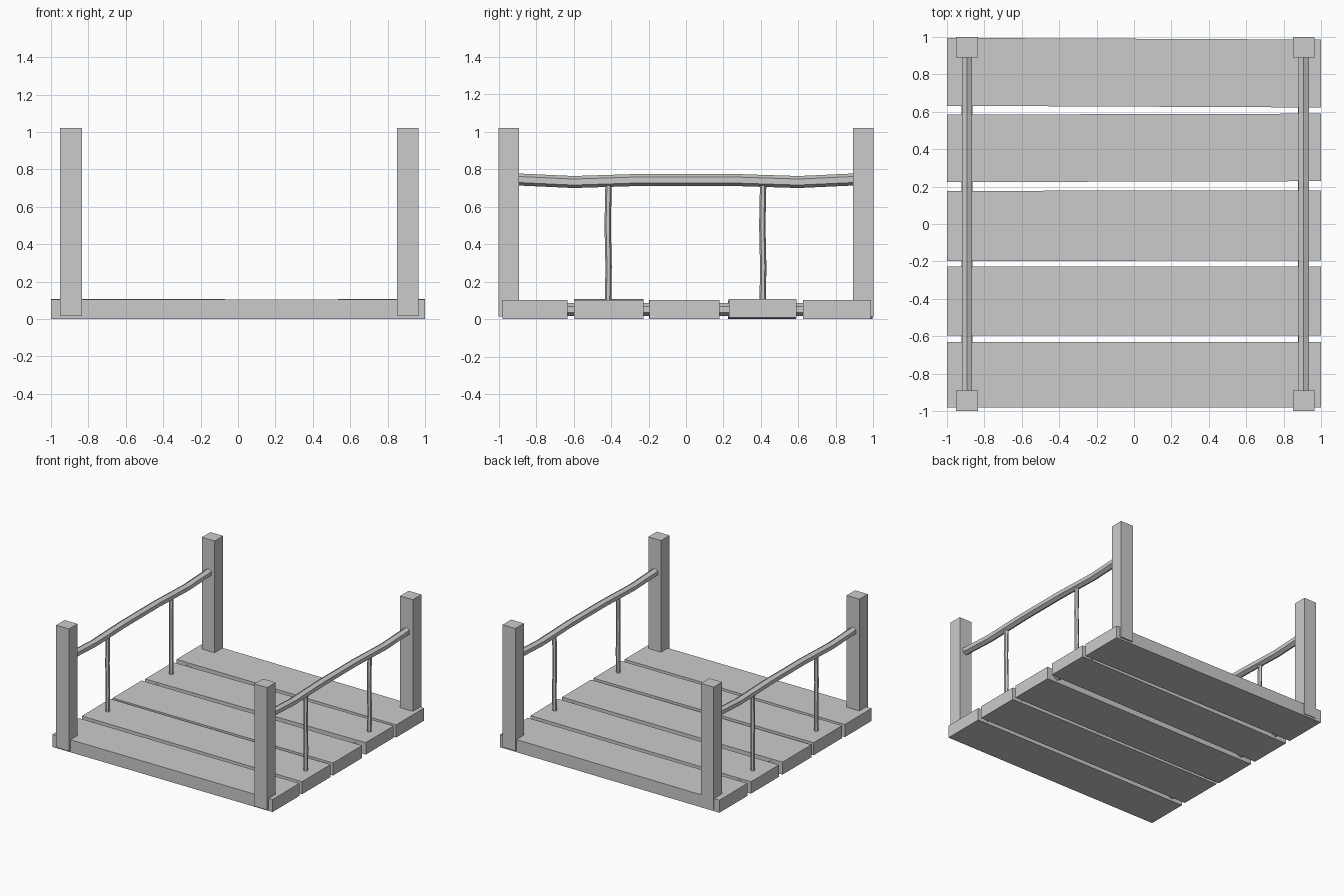
import bpy
import bmesh
import math
from mathutils import Vector

cube = bpy.data.objects.get("Cube")
if cube:
    bpy.data.objects.remove(cube, do_unlink=True)

grey = bpy.data.materials.new("plain_grey")
grey.use_nodes = True
COLOUR = (0.6, 0.6, 0.6, 1)
grey.diffuse_color = COLOUR
grey.node_tree.nodes["Principled BSDF"].inputs["Base Color"].default_value = COLOUR


def finish(name, bm):
    bmesh.ops.recalc_face_normals(bm, faces=bm.faces)
    mesh = bpy.data.meshes.new(name)
    bm.to_mesh(mesh)
    bm.free()
    mesh.materials.append(grey)
    obj = bpy.data.objects.new(name, mesh)
    bpy.context.scene.collection.objects.link(obj)
    return obj


def box(name, low, high, skew=0, drop=0):
    """Box whose -x end is shifted by skew in y and drop in z."""
    low, high = Vector(low), Vector(high)
    bm = bmesh.new()
    bmesh.ops.create_cube(bm, size=1)
    for v in bm.verts:
        v.co = (low + high) / 2 + v.co * (high - low)
        if v.co.x < 0:
            v.co.y += skew
            v.co.z += drop
    return finish(name, bm)


def hex_bar(name, points, radius, side, up):
    """Six-sided bar swept along points; side and up span its cross-section."""
    bm = bmesh.new()
    rings = []
    for p in points:
        ring = []
        for i in range(6):
            a = math.tau * i / 6
            offset = Vector(up) * math.cos(a) + Vector(side) * math.sin(a)
            ring.append(bm.verts.new(Vector(p) + offset * radius))
        rings.append(ring)
    for a, b in zip(rings, rings[1:]):
        for i in range(6):
            j = (i + 1) % 6
            bm.faces.new((a[i], a[j], b[j], b[i]))
    bm.faces.new(rings[0])
    bm.faces.new(rings[-1])
    return finish(name, bm)


# Deck planks: front edge, back edge, skew and drop of the right end
planks = [(-0.98, -0.632, 0, 0), (-0.597, -0.228, 0, 0.005),
          (-0.195, 0.18, -0.003, 0), (0.229, 0.59, -0.005, -0.01),
          (0.623, 0.986, 0.009, 0)]
for i, (front, back, skew, drop) in enumerate(planks):
    lift = max(0, -drop)
    box(f"plank_{i + 1}", (-1, front, lift), (1, back, 0.103 + lift / 2), skew, drop)

# Each side: corner posts, handrail, hidden joist and two balusters
rail_path = [(-0.95, 0.748), (-0.6, 0.732), (-0.22, 0.744),
             (0.22, 0.744), (0.6, 0.732), (0.95, 0.748)]
for side, x in (("right", -0.893), ("left", 0.907)):
    for end, y in (("front", -0.945), ("back", 0.945)):
        box(f"{side}_{end}_post", (x - 0.058, y - 0.055, 0.015),
            (x + 0.058, y + 0.055, 1.02))
    hex_bar(f"{side}_handrail", [(x, y, z) for y, z in rail_path],
            0.032, (1, 0, 0), (0, 0, 1))
    hex_bar(f"{side}_joist", [(x, -0.9, 0.052), (x, 0.9, 0.052)],
            0.034, (1, 0, 0), (0, 0, 1))
    for end, y in (("front", -0.413), ("back", 0.412)):
        bend = [(x, y - 0.003, 0.08), (x, y, 0.28),
                (x, y - 0.005, 0.5), (x, y, 0.735)]
        hex_bar(f"{side}_{end}_baluster", bend, 0.017, (1, 0, 0), (0, 1, 0))
